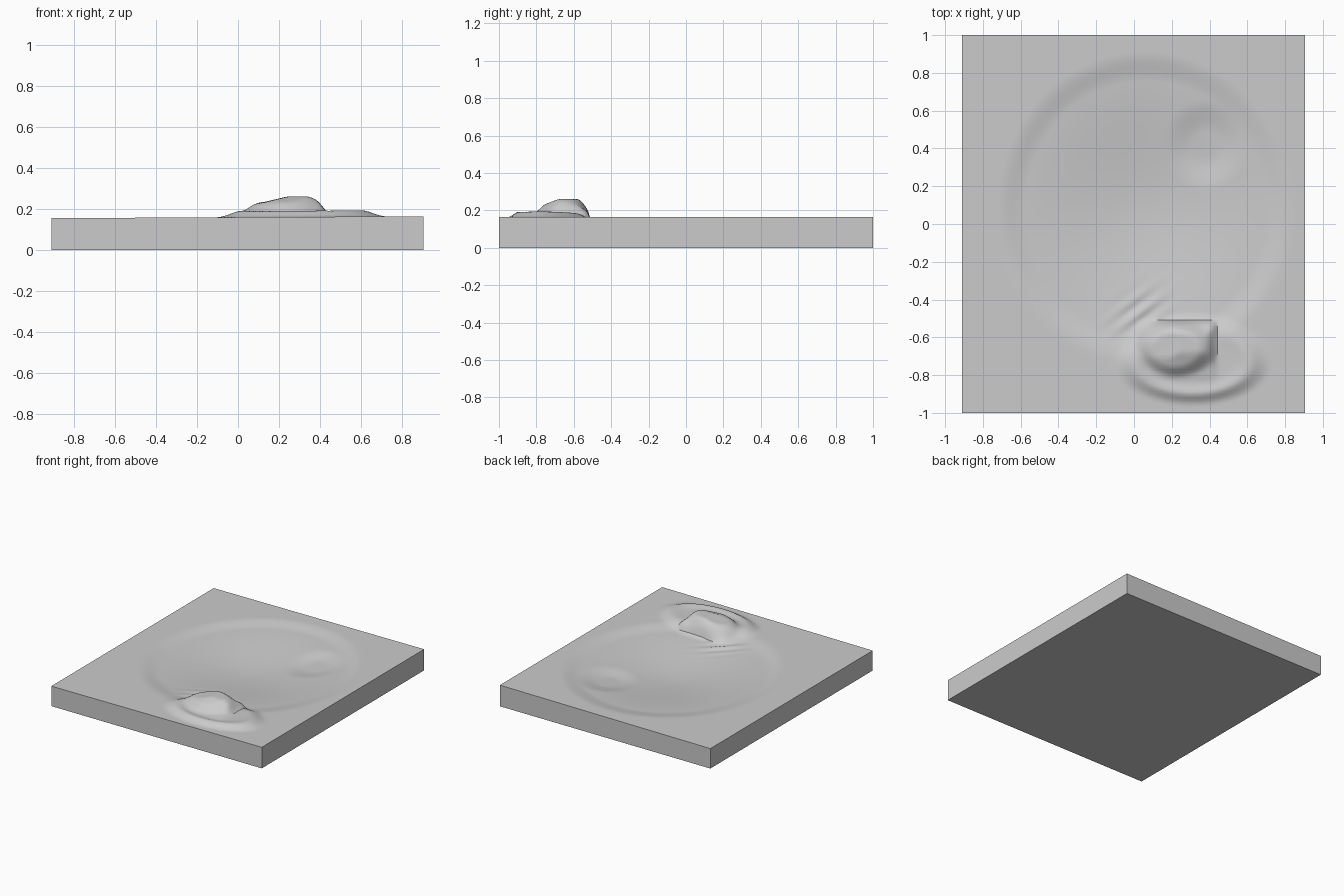
import bpy, bmesh, math
from mathutils import Vector

cube = bpy.data.objects.get("Cube")
if cube:
    bpy.data.objects.remove(cube, do_unlink=True)

X0, X1, Y0, Y1 = -0.91, 0.905, -1.0, 1.0
NX, NY = 110, 122
SURFACE = 0.16


def smooth(a, b, t):
    t = min(1, max(0, (t - a) / (b - a)))
    return t * t * (3 - 2 * t)


def oval(x, y, cx, cy, rx, ry):
    return math.hypot((x - cx) / rx, (y - cy) / ry)


def profile(points, t):
    """Linear interpolation through (position, height) pairs."""
    for (a, ha), (b, hb) in zip(points, points[1:]):
        if t <= b:
            return ha + (hb - ha) * max(0, (t - a) / (b - a))
    return points[-1][1]


def basin(x, y):
    # Wide shallow bowl with a crisper rim and a smaller dip inside it
    r = oval(x, y, 0.06, 0.08, 0.78, 0.83)
    bowl = 0.018 * (1 - smooth(0.82, 1.0, r)) + 0.06 * (1 - smooth(0.0, 0.95, r))
    dip = 0.018 * (1 - smooth(0.3, 1.0, oval(x, y, 0.38, 0.42, 0.22, 0.24)))
    fade = smooth(-0.95, -0.45, y)
    return -(bowl * fade + dip)


def ripples(x, y):
    # Diagonal creases behind the mound
    along = (x - 0.03) * 0.8 + (y + 0.47) * 0.6
    across = (y + 0.47) * 0.8 - (x - 0.03) * 0.6
    mask = math.exp(-(along / 0.13) ** 2 - (across / 0.09) ** 2)
    return 0.007 * mask * math.cos(across * 80)


def apron(x, y):
    # Low skirt with a raised lip round the mound
    r = oval(x, y, 0.31, -0.74, 0.42, 0.22)
    if y > -0.74:
        r = oval(x, y, 0.31, -0.74, 0.42, 0.27)
    return 0.02 * (1 - smooth(0.72, 1.0, r)) + 0.01 * math.exp(-((r - 0.7) / 0.12) ** 2) * smooth(-0.5, -0.75, y)


def mound(x, y):
    # Lopsided hill: gentle to the left and front, steep to the right and back
    r = oval(x, y, 0.22, -0.66, 0.21, 0.155)
    hill = 0.04 * (1 - smooth(0.55, 1.05, r))
    side = profile([(0.0, 0), (0.13, 0.4), (0.24, 1), (0.39, 1), (0.42, 0.55), (0.44, 0)], x)
    depth = profile([(-0.83, 0), (-0.74, 0.5), (-0.68, 1), (-0.58, 1), (-0.53, 0.5), (-0.51, 0)], y)
    return hill + 0.045 * min(side, depth, 1.25 * side * depth)


def height(x, y):
    h = SURFACE + 0.005 * x + basin(x, y) + ripples(x, y)
    hill = mound(x, y)
    # The hill stands on the level ground rather than sinking into the bowl
    lift = smooth(0, 0.02, hill)
    h -= basin(x, y) * lift
    return h + apron(x, y) * (1 - 0.3 * lift) + hill


# Slab with a sculpted upper face
bm = bmesh.new()
bmesh.ops.create_grid(bm, x_segments=NX, y_segments=NY, size=1)
for v in bm.verts:
    x = X0 + (v.co.x + 1) / 2 * (X1 - X0)
    y = Y0 + (v.co.y + 1) / 2 * (Y1 - Y0)
    v.co = Vector((x, y, height(x, y)))

rim = [e for e in bm.edges if e.is_boundary]
walls = bmesh.ops.extrude_edge_only(bm, edges=rim)["geom"]
for v in walls:
    if isinstance(v, bmesh.types.BMVert):
        v.co.z = 0
bmesh.ops.contextual_create(bm, geom=[e for e in walls if isinstance(e, bmesh.types.BMEdge) and e.is_boundary])
bmesh.ops.recalc_face_normals(bm, faces=bm.faces)

mesh = bpy.data.meshes.new("terrain_slab")
bm.to_mesh(mesh)
bm.free()
slab = bpy.data.objects.new("terrain_slab", mesh)
bpy.context.collection.objects.link(slab)

# Plain grey
grey = bpy.data.materials.new("plain_grey")
grey.use_nodes = True
color = (0.6, 0.6, 0.6, 1)
grey.diffuse_color = color
grey.node_tree.nodes["Principled BSDF"].inputs["Base Color"].default_value = color
mesh.materials.append(grey)

bpy.context.view_layer.objects.active = slab
slab.select_set(True)
bpy.ops.object.shade_smooth_by_angle(angle=math.radians(35))
